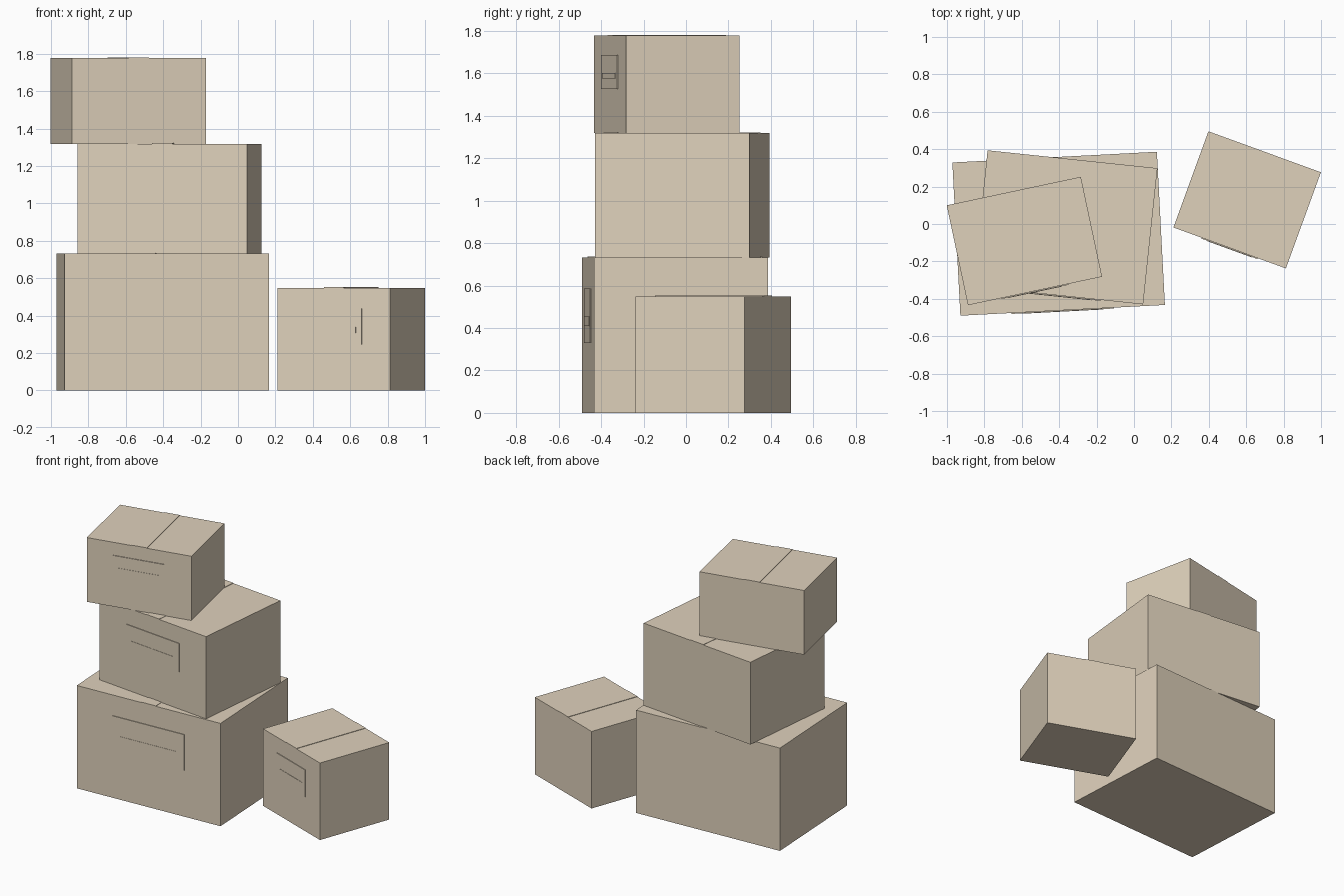
import bpy
from math import radians
from mathutils import Matrix, Vector

if "Cube" in bpy.data.objects:
    bpy.data.objects.remove(bpy.data.objects["Cube"])

cardboard = bpy.data.materials.new("cardboard")
cardboard.diffuse_color = (0.74, 0.64, 0.50, 1)
cardboard.use_nodes = True
cardboard.node_tree.nodes["Principled BSDF"].inputs["Base Color"].default_value = cardboard.diffuse_color


def block(name, size, centre, frame):
    """Cuboid with its size and centre given in the frame of a turned box."""
    bpy.ops.mesh.primitive_cube_add(size=1)
    ob = bpy.context.object
    ob.name = name
    ob.data.transform(Matrix.Diagonal((*size, 1)))
    ob.matrix_world = frame @ Matrix.Translation(Vector(centre))
    ob.data.materials.append(cardboard)


def carton(name, x, y, z, turn, w, d, h):
    frame = Matrix.Translation((x, y, z)) @ Matrix.Rotation(radians(turn), 4, 'Z')
    block(name, (w, d, h), (0, 0, h / 2), frame)
    # tape strip along the top seam
    block(name + "_tape", (0.11, d, 0.006), (0, 0, h), frame)
    # raised label on the front with a thin bar on it
    block(name + "_label", (0.5 * w, 0.010, 0.35 * h), (0, -d / 2, 0.625 * h), frame)
    block(name + "_label_bar", (0.4 * w, 0.014, 0.06 * h), (0, -d / 2, 0.588 * h), frame)


# stack of three, largest at the bottom
carton("bottom_box", -0.403, -0.052, 0, 3, 1.095, 0.82, 0.733)
carton("middle_box", -0.367, -0.018, 0.733, -6, 0.913, 0.732, 0.586)
carton("top_box", -0.586, -0.091, 1.319, 12, 0.733, 0.546, 0.458)
# single box on the floor beside the stack
carton("side_box", 0.605, 0.129, 0, -20, 0.64, 0.547, 0.549)
